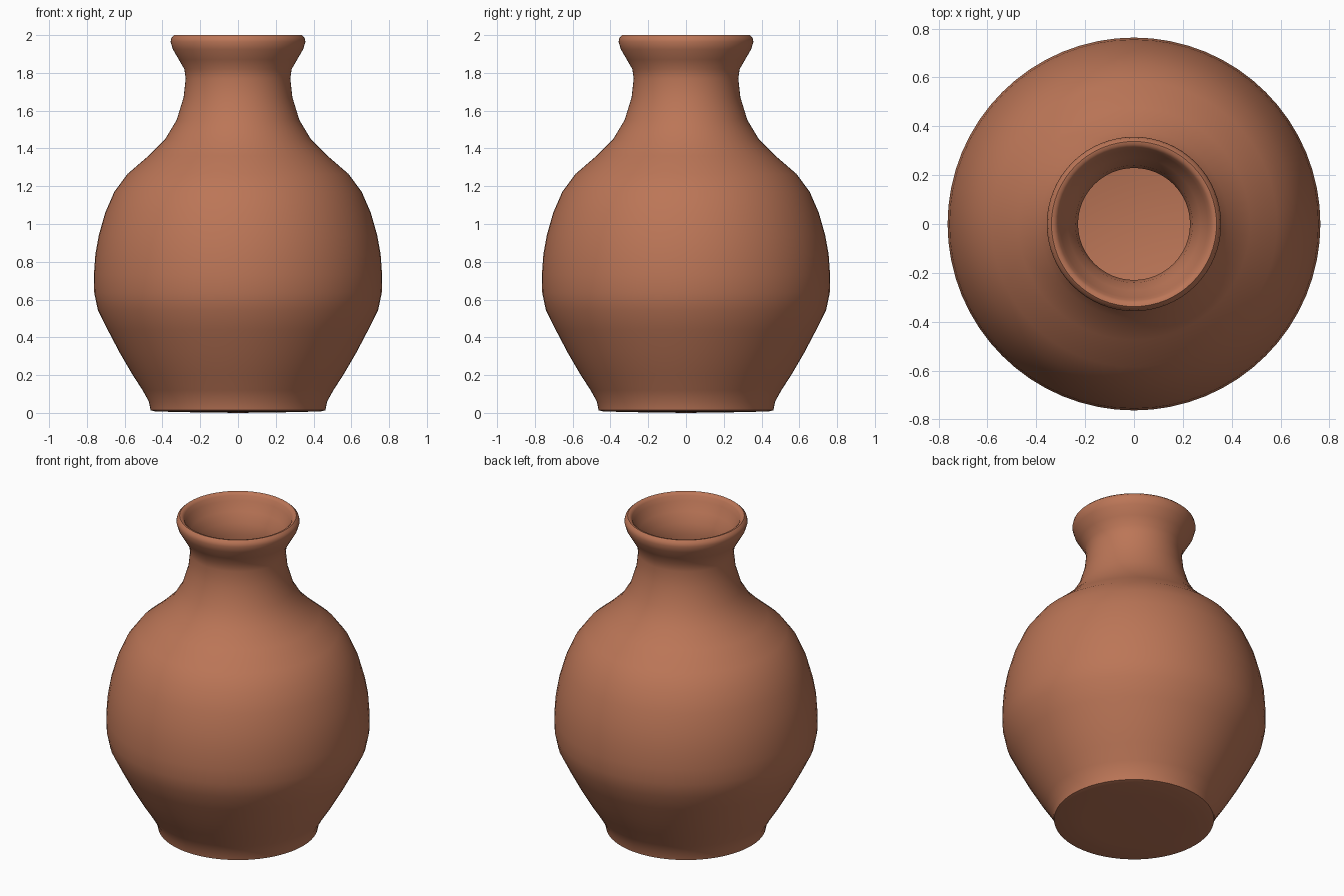
import bpy, bmesh, math

SIDES = 64

# Outer wall from the underside centre to the rim: (radius, height)
outer = [(0.0, 0.0), (0.30, 0.004), (0.44, 0.008), (0.463, 0.014), (0.472, 0.06), (0.505, 0.12),
         (0.56, 0.205), (0.627, 0.32), (0.69, 0.44), (0.742, 0.545), (0.761, 0.635),
         (0.763, 0.73), (0.755, 0.84), (0.737, 0.94), (0.703, 1.06), (0.655, 1.17),
         (0.585, 1.265), (0.475, 1.36), (0.385, 1.45), (0.325, 1.55), (0.288, 1.67),
         (0.277, 1.77), (0.284, 1.82), (0.313, 1.87), (0.345, 1.925), (0.357, 1.965),
         (0.352, 1.987), (0.338, 2.0)]

# Inner wall from the rim down to the inside floor
inner = [(0.325, 1.998), (0.313, 1.985), (0.302, 1.955), (0.272, 1.90), (0.24, 1.84),
         (0.229, 1.77), (0.24, 1.66), (0.277, 1.535), (0.342, 1.425), (0.44, 1.325),
         (0.545, 1.23), (0.61, 1.14), (0.657, 1.04), (0.69, 0.93), (0.707, 0.83),
         (0.714, 0.73), (0.712, 0.64), (0.695, 0.56), (0.645, 0.46), (0.583, 0.345),
         (0.515, 0.23), (0.44, 0.13), (0.25, 0.075), (0.0, 0.06)]

# Single clay colour
clay = bpy.data.materials.new("terracotta")
clay.diffuse_color = (0.5, 0.18, 0.095, 1.0)

# Lathe the closed wall profile around the vertical axis
bm = bmesh.new()
verts = [bm.verts.new((r, 0, z)) for r, z in outer + inner]
edges = [bm.edges.new(pair) for pair in zip(verts, verts[1:])]
bmesh.ops.spin(bm, geom=verts + edges, cent=(0, 0, 0), axis=(0, 0, 1),
               angle=math.tau, steps=SIDES, use_merge=True)
bmesh.ops.remove_doubles(bm, verts=bm.verts[:], dist=0.0005)
bmesh.ops.recalc_face_normals(bm, faces=bm.faces[:])

mesh = bpy.data.meshes.new("vase_body")
bm.to_mesh(mesh)
bm.free()
mesh.materials.append(clay)
vase = bpy.data.objects.new("vase_body", mesh)
bpy.context.collection.objects.link(vase)

# Smooth wall with a crisp foot edge
bpy.context.view_layer.objects.active = vase
vase.select_set(True)
bpy.ops.object.shade_smooth_by_angle(angle=math.radians(40))
